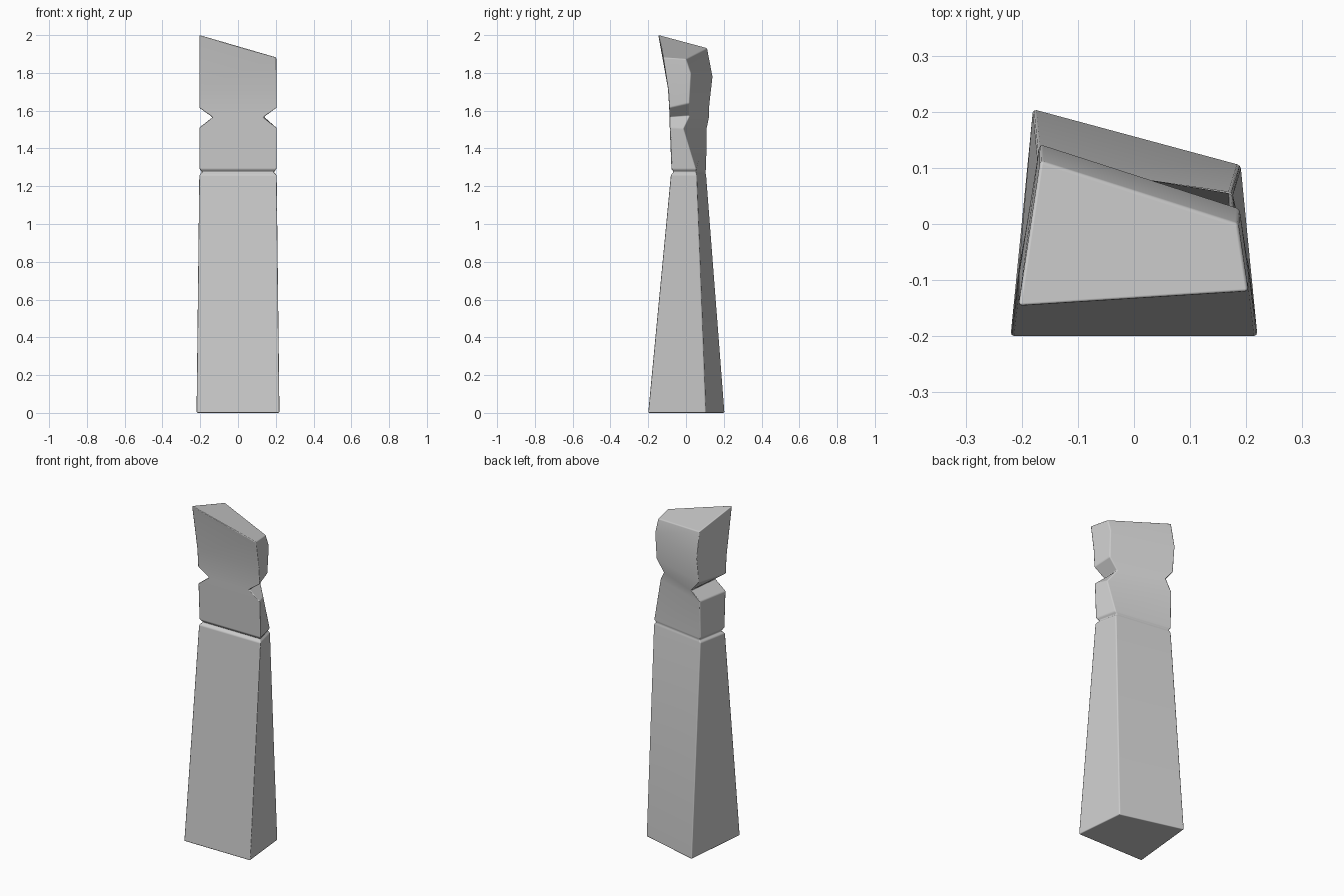
import bpy, bmesh

# Four-cornered rings, bottom to top: front left, front right, back right, back left
rings = [
    # foot
    [(-.22, -.20, 0), (.22, -.20, 0), (.19, .105, 0), (-.18, .205, 0)],
    # shoulder of the tapered lower block, then the thin groove
    [(-.206, -.08, 1.26), (.206, -.08, 1.26), (.175, .057, 1.26), (-.17, .107, 1.26)],
    [(-.19, -.064, 1.275), (.19, -.064, 1.275), (.163, .052, 1.275), (-.16, .102, 1.275)],
    [(-.205, -.077, 1.29), (.205, -.077, 1.29), (.175, .054, 1.29), (-.17, .107, 1.29)],
    # waist notches on the two sides
    [(-.206, -.086, 1.51), (.206, -.086, 1.51), (.178, -.012, 1.505), (-.17, .112, 1.51)],
    [(-.135, -.087, 1.565), (.135, -.087, 1.565), (.135, .02, 1.572), (-.12, .125, 1.57)],
    [(-.206, -.089, 1.615), (.206, -.089, 1.615), (.185, .018, 1.64), (-.17, .125, 1.63)],
    # head and slanted top
    [(-.206, -.096, 1.72), (.205, -.096, 1.72), (.188, .027, 1.80), (-.168, .142, 1.78)],
    [(-.206, -.147, 2.002), (.204, -.121, 1.882), (.186, .0, 1.874), (-.167, .113, 1.932)],
]

bm = bmesh.new()
loops = [[bm.verts.new(p) for p in ring] for ring in rings]
for low, high in zip(loops, loops[1:]):
    for i in range(4):
        j = (i + 1) % 4
        bm.faces.new((low[i], low[j], high[j], high[i]))
bm.faces.new(loops[0][::-1])
bm.faces.new(loops[-1])
bmesh.ops.recalc_face_normals(bm, faces=bm.faces)

mesh = bpy.data.meshes.new("stone_pillar")
bm.to_mesh(mesh)
bm.free()
pillar = bpy.data.objects.new("stone_pillar", mesh)
bpy.context.collection.objects.link(pillar)

# Slightly softened edges
bevel = pillar.modifiers.new("soft_edges", "BEVEL")
bevel.width = .006
bevel.segments = 2
bevel.limit_method = "ANGLE"
bevel.angle_limit = .5
bevel.harden_normals = True

bpy.context.view_layer.objects.active = pillar
pillar.select_set(True)
bpy.ops.object.shade_smooth_by_angle(angle=.7)
